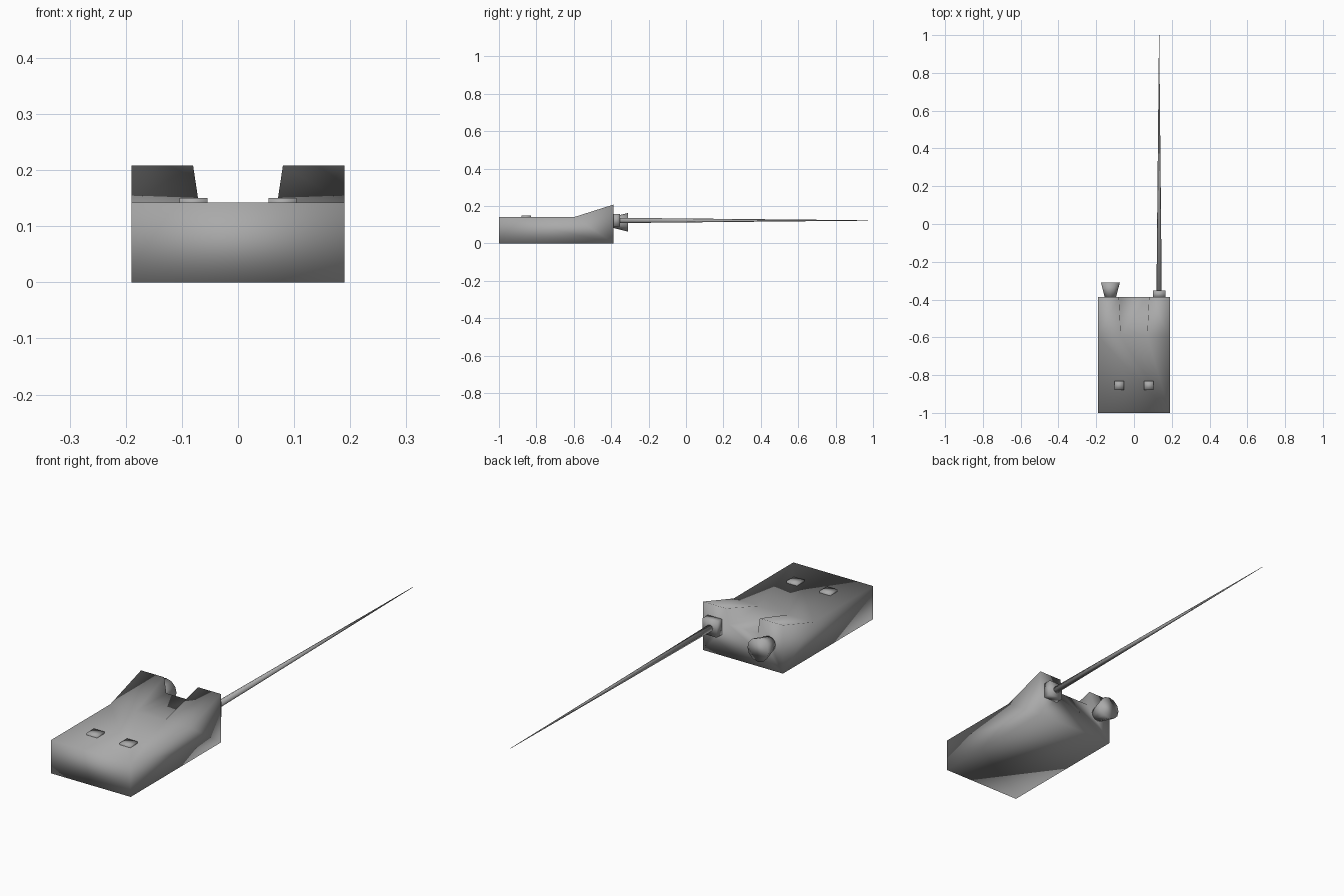
import bpy, bmesh, math
from mathutils import Matrix

old = bpy.data.objects.get("Cube")
if old:
    bpy.data.objects.remove(old, do_unlink=True)

GREY = (0.4, 0.4, 0.4, 1)
mat = bpy.data.materials.new("plain grey")
mat.use_nodes = True
mat.diffuse_color = GREY
mat.node_tree.nodes["Principled BSDF"].inputs["Base Color"].default_value = GREY

HALF, FRONT, RAMP, BACK = 0.19, -1.0, -0.595, -0.387
DECK, PEAK = 0.142, 0.208


def finish(name, bm):
    bmesh.ops.remove_doubles(bm, verts=bm.verts, dist=1e-5)
    bmesh.ops.recalc_face_normals(bm, faces=bm.faces)
    for f in bm.faces:
        f.smooth = True
    mesh = bpy.data.meshes.new(name)
    bm.to_mesh(mesh)
    bm.free()
    mesh.materials.append(mat)
    obj = bpy.data.objects.new(name, mesh)
    bpy.context.collection.objects.link(obj)
    return obj


def box(name, lo, hi):
    bm = bmesh.new()
    size = [b - a for a, b in zip(lo, hi)]
    mid = [(a + b) / 2 for a, b in zip(lo, hi)]
    bmesh.ops.create_cube(bm, size=1, matrix=Matrix.Translation(mid) @ Matrix.Diagonal((*size, 1)))
    return finish(name, bm)


def cone_along_y(name, x, z, y0, y1, r0, r1, sides):
    bm = bmesh.new()
    place = Matrix.Translation((x, (y0 + y1) / 2, z)) @ Matrix.Rotation(-math.pi / 2, 4, "X")
    bmesh.ops.create_cone(bm, cap_ends=True, segments=sides, radius1=r0, radius2=r1,
                          depth=y1 - y0, matrix=place)
    return finish(name, bm)


# Body: flat slab with two ramps rising at the back, all one soft-shaded skin
bm = bmesh.new()
def face(*pts):
    bm.faces.new([bm.verts.new(p) for p in pts])

IN0, IN1 = 0.07, 0.08
face((-HALF, FRONT, 0), (HALF, FRONT, 0), (HALF, BACK, 0), (-HALF, BACK, 0))
face((-HALF, FRONT, 0), (HALF, FRONT, 0), (HALF, FRONT, DECK), (-HALF, FRONT, DECK))
face((-HALF, FRONT, DECK), (HALF, FRONT, DECK), (HALF, RAMP, DECK), (IN0, RAMP, DECK),
     (-IN0, RAMP, DECK), (-HALF, RAMP, DECK))
face((-IN0, RAMP, DECK), (IN0, RAMP, DECK), (IN0, BACK, DECK), (-IN0, BACK, DECK))
face((-HALF, BACK, 0), (HALF, BACK, 0), (HALF, BACK, PEAK), (IN1, BACK, PEAK),
     (IN0, BACK, DECK), (-IN0, BACK, DECK), (-IN1, BACK, PEAK), (-HALF, BACK, PEAK))
for s in (-1, 1):
    face((s * HALF, FRONT, 0), (s * HALF, BACK, 0), (s * HALF, BACK, PEAK),
         (s * HALF, RAMP, DECK), (s * HALF, FRONT, DECK))
    face((s * HALF, RAMP, DECK), (s * IN0, RAMP, DECK), (s * IN1, BACK, PEAK), (s * HALF, BACK, PEAK))
    face((s * IN0, RAMP, DECK), (s * IN1, BACK, PEAK), (s * IN0, BACK, DECK))
finish("body", bm)

# Two small raised buttons on the deck
for side, s in (("left", 1), ("right", -1)):
    box(side + "_button", (s * 0.079 - 0.025, -0.88, DECK - 0.01), (s * 0.079 + 0.025, -0.83, 0.15))

# Flared horn on the back
cone_along_y("horn", -0.125, 0.113, BACK - 0.005, -0.31, 0.029, 0.05, 12)

# Long tapering rod in its square socket
box("rod_socket", (0.1, BACK - 0.005, 0.09), (0.167, -0.352, 0.157))
cone_along_y("rod", 0.133, 0.123, -0.36, 1.0, 0.014, 0.0008, 8)
